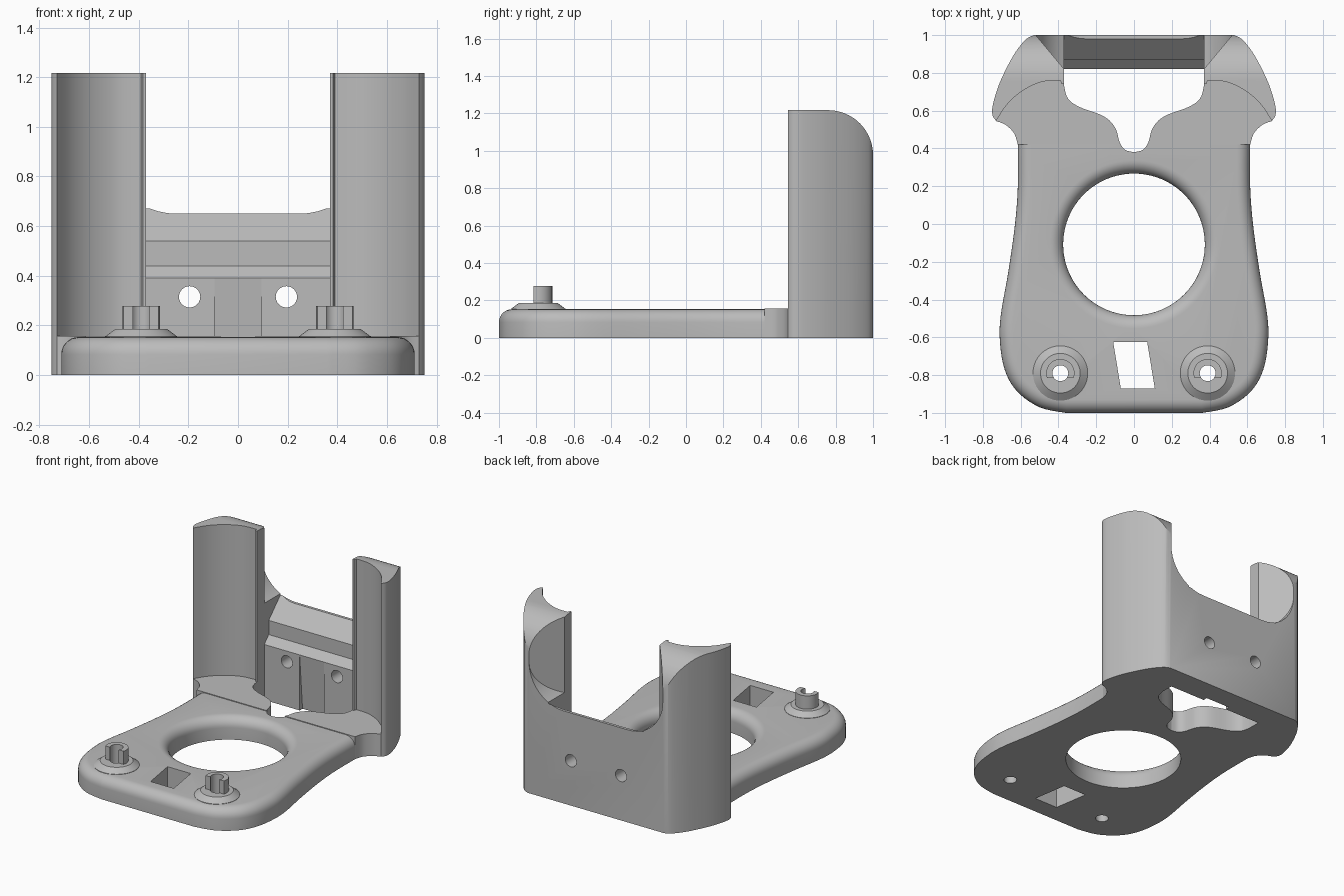
import bpy, bmesh
from math import sin, cos, pi, radians
from mathutils import Vector

old = bpy.data.objects.get("Cube")
if old:
    bpy.data.objects.remove(old, do_unlink=True)

grey = bpy.data.materials.new("plain grey")
grey.use_nodes = True
grey.diffuse_color = (0.5, 0.5, 0.5, 1)
grey.node_tree.nodes["Principled BSDF"].inputs["Base Color"].default_value = (0.5, 0.5, 0.5, 1)


def finish_mesh(name, bm):
    bmesh.ops.recalc_face_normals(bm, faces=bm.faces)
    mesh = bpy.data.meshes.new(name)
    bm.to_mesh(mesh)
    bm.free()
    mesh.materials.append(grey)
    obj = bpy.data.objects.new(name, mesh)
    bpy.context.collection.objects.link(obj)
    return obj


def prism(name, pts, lo, hi, axis="z", round_edges=None, radius=0.07):
    """Extrude a closed profile along an axis, optionally rounding chosen edges."""
    place = {"z": lambda a, b, t: (a, b, t),
             "y": lambda a, b, t: (a, t, b),
             "x": lambda a, b, t: (t, a, b)}[axis]
    bm = bmesh.new()
    low = [bm.verts.new(place(a, b, lo)) for a, b in pts]
    high = [bm.verts.new(place(a, b, hi)) for a, b in pts]
    bm.faces.new(low)
    bm.faces.new(high)
    for i in range(len(pts)):
        j = (i + 1) % len(pts)
        bm.faces.new((low[i], low[j], high[j], high[i]))
    bmesh.ops.recalc_face_normals(bm, faces=bm.faces)
    if round_edges:
        bmesh.ops.bevel(bm, geom=[e for e in bm.edges if round_edges(e)], offset=radius,
                        segments=7, profile=0.5, affect="EDGES", clamp_overlap=False)
    return finish_mesh(name, bm)


def lathe(name, profile, centre=(0, 0), steps=64):
    """Spin a closed (radius, height) profile around a vertical axis."""
    bm = bmesh.new()
    rings = [[bm.verts.new((centre[0] + r * cos(2 * pi * k / steps),
                            centre[1] + r * sin(2 * pi * k / steps), z))
              for k in range(steps)] for r, z in profile]
    for a, b in zip(rings, rings[1:]):
        for k in range(steps):
            n = (k + 1) % steps
            bm.faces.new((a[k], a[n], b[n], b[k]))
    bm.faces.new(rings[0])
    bm.faces.new(rings[-1])
    return finish_mesh(name, bm)


def boolean(obj, tool, mode="DIFFERENCE"):
    mod = obj.modifiers.new("cut", "BOOLEAN")
    mod.operation, mod.solver, mod.object = mode, "EXACT", tool
    bpy.context.view_layer.objects.active = obj
    bpy.ops.object.modifier_apply(modifier=mod.name)
    bpy.data.objects.remove(tool, do_unlink=True)


def smooth_path(pts, steps=5):
    """Catmull-Rom curve through the points."""
    p = [Vector(q) for q in (pts[0], *pts, pts[-1])]
    out = []
    for a, b, c, d in zip(p, p[1:], p[2:], p[3:]):
        for k in range(steps):
            t = k / steps
            out.append(tuple(0.5 * (2 * b + (c - a) * t + (2 * a - 5 * b + 4 * c - d) * t * t
                                    + (3 * b - a - 3 * c + d) * t ** 3)))
    return out + [tuple(pts[-1])]


def mirrored(half):
    """Close a right-hand profile with its reflection in x."""
    return half + [(-x, y) for x, y in reversed(half) if abs(x) > 1e-6]


def arc(cx, cy, r, start, end, steps=12):
    return [(cx + r * cos(radians(start + (end - start) * k / steps)),
             cy + r * sin(radians(start + (end - start) * k / steps))) for k in range(steps + 1)]


# Base plate with a rounded upper rim
side = smooth_path([(.36, -1), (.5, -.97), (.62, -.885), (.685, -.77), (.71, -.62), (.705, -.48),
                    (.665, -.25), (.63, 0), (.615, .2), (.615, .42)])
plate = prism("base_plate", mirrored(side), 0, .153,
              round_edges=lambda e: all(v.co.z > .1 for v in e.verts)
              and not all(v.co.y > .41 for v in e.verts))

# Raised deck joining plate and towers
flank = smooth_path([(.615, .42), (.635, .48), (.68, .525), (.73, .545)])
deck = prism("tower_deck", mirrored(flank + [(.71, .66), (.6, .8), (.37, .8)]), 0, .158)

# Curved notch through plate and deck
notch = mirrored(smooth_path([(0, .38), (.045, .392), (.075, .43), (.1, .51), (.16, .57),
                              (.29, .62), (.35, .665), (.37, .73)]) + [(.37, .9)])
for part in (plate, deck):
    boolean(part, prism("notch_cutter", notch, -.1, .3))

# Large hole with a softened rim
rim = [(.375, -.1)] + [(.445 - x, z) for x, z in arc(0, .083, .07, 0, 90, 8)] + [(.445, .3)]
boolean(plate, lathe("hole_cutter", rim, (0, -.108), 96))

# Slanted slot at the front
slot = [(-.11, -.625), (.07, -.625), (.11, -.87), (-.07, -.87)]
boolean(plate, prism("slot_cutter", slot, -.1, .3))

# Towers and rear wall as one block
outer = smooth_path([(.53, 1), (.575, .975), (.64, .89), (.71, .75), (.745, .64), (.75, .58),
                     (.73, .545)])
inner = smooth_path([(.73, .545), (.67, .635), (.59, .705), (.49, .752), (.39, .76)])
frame = prism("rear_frame", mirrored(outer + inner[1:] + [(.382, .74), (.37, .74), (.37, .82)]),
              0, 1.217)

# Rounded tower backs
boolean(frame, prism("top_cutter", arc(.76, .977, .24, 90, 0, 16)
                     + [(1.2, .977), (1.2, 1.4), (.76, 1.4)], -1, 1, "x"))

# Stepped face of the rear wall
steps = [(.8, .39), (.82, .39), (.87, .44), (.87, .54), (1.1, .77), (1.1, 1.4), (.8, 1.4)]
boolean(frame, prism("step_cutter", steps, -.37, .37, "x"))

# Flared opening with rounded lower corners between the towers
opening = prism("opening_cutter", mirrored([(.37, .82), (.57, 1.06)]), .5, 1.4)
saddle = mirrored(arc(.25, .92, .27, -90, 0) + [(.52, 1.5)])
boolean(opening, prism("saddle_cutter", saddle, .7, 1.2, "y"), "INTERSECT")
boolean(frame, opening)

# Tapered recess and two holes in the wall
boolean(frame, prism("recess_cutter", [(.8, .39), (.82, .39), (.86, -.1), (.8, -.1)],
                     -.095, .095, "x"))
for s in (-1, 1):
    boolean(frame, prism("bolt_cutter", arc(s * .195, .315, .043, 0, 345, 23), .7, 1.2, "y"))

# Front bosses with half-open posts
for s, label in ((1, "left"), (-1, "right")):
    c = (s * .39, -.79)
    collar = lathe(label + "_collar", [(.145, .1), (.145, .155), (.105, .185), (.08, .185)], c)
    post = lathe(label + "_post", [(.075, .17), (.075, .278)], c, 48)
    boolean(post, prism("post_cutter", [(-1, -1), (1, -1), (1, -.815), (-1, -.815)], .18, .4))
    for part in (plate, collar, post):
        boolean(part, lathe("bore_cutter", [(.042, -.1), (.042, .5)], c, 32))

# Smooth curved faces, keep hard edges
for obj in bpy.data.objects:
    if obj.type == "MESH" and obj.data.materials and obj.data.materials[0] == grey:
        bpy.ops.object.select_all(action="DESELECT")
        obj.select_set(True)
        bpy.context.view_layer.objects.active = obj
        bpy.ops.object.shade_smooth_by_angle(angle=radians(28))
